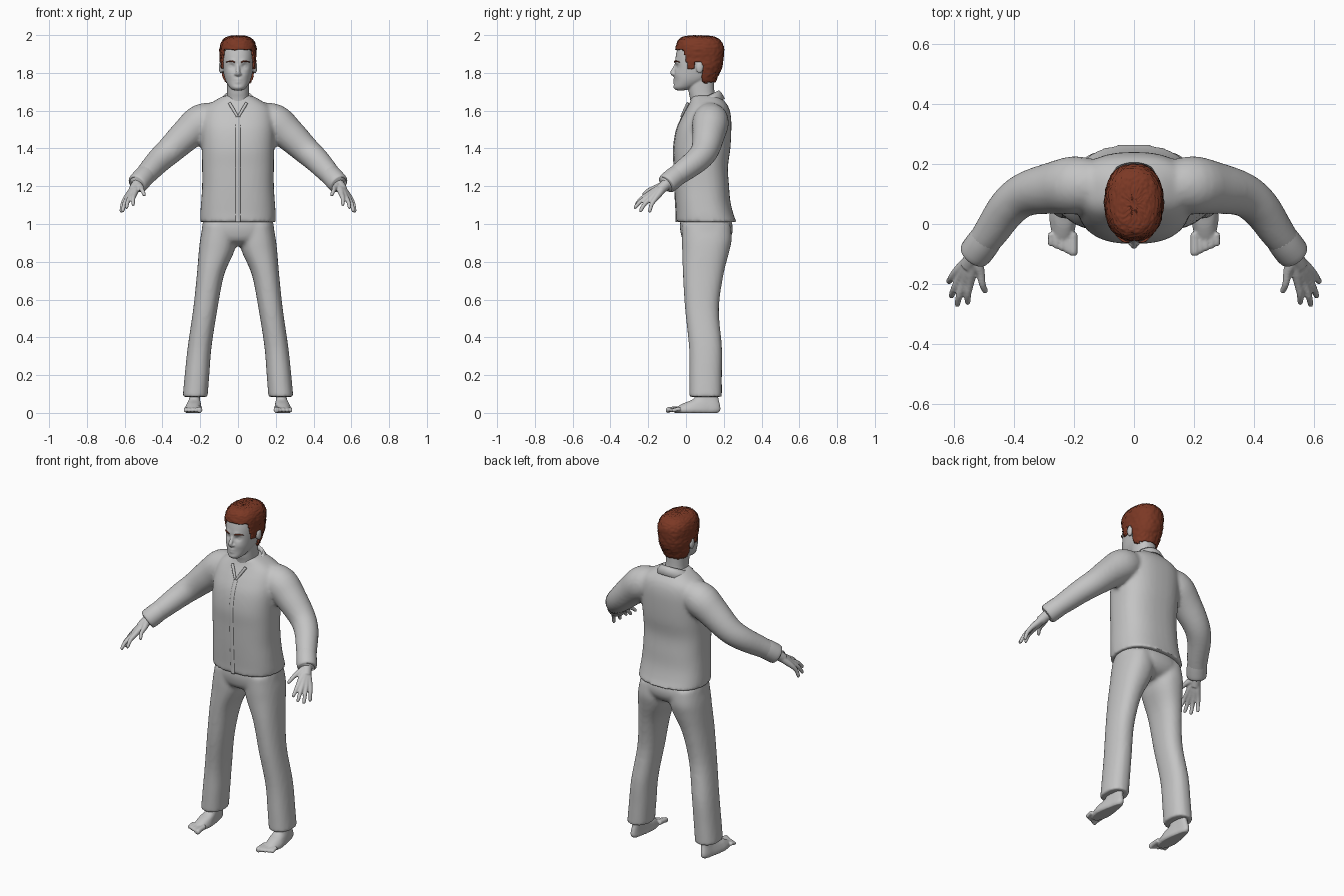
import bpy, bmesh, math, random
from mathutils import Vector, Matrix

random.seed(4)
if "Cube" in bpy.data.objects:
    bpy.data.objects.remove(bpy.data.objects["Cube"], do_unlink=True)


def material(name, color):
    m = bpy.data.materials.new(name)
    m.use_nodes = True
    m.diffuse_color = color
    m.node_tree.nodes["Principled BSDF"].inputs["Base Color"].default_value = color
    return m


GREY = material("light grey", (0.55, 0.55, 0.55, 1))
RED_BROWN = material("red brown", (0.2, 0.04, 0.018, 1))


def spline(rows, steps):
    """Smooth interpolation through rows of any width."""
    out, last = [], len(rows) - 1
    for i in range(last):
        a, b, c, d = (Vector(rows[max(0, min(last, i + j))]) for j in (-1, 0, 1, 2))
        for s in range(steps):
            t = s / steps
            out.append((b * 2 + (c - a) * t + (a * 2 - b * 5 + c * 4 - d) * t ** 2
                        + (b * 3 - a - c * 3 + d) * t ** 3) * 0.5)
    return out + [Vector(rows[last])]


def skin(bm, rings):
    """Bridge rings of points and cap both ends."""
    vs = [[bm.verts.new(p) for p in ring] for ring in rings]
    n = len(vs[0])
    for lo, hi in zip(vs, vs[1:]):
        for i in range(n):
            bm.faces.new((lo[i], lo[(i + 1) % n], hi[(i + 1) % n], hi[i]))
    bm.faces.new(vs[0][::-1])
    bm.faces.new(vs[-1])


def loft(bm, rows, side=1, n=40, power=2.3, steps=4):
    """Level rings: height, centre x, half width, front y, back y."""
    def bulge(v):
        return math.copysign(abs(v) ** (2 / power), v)
    rings = []
    for z, cx, rx, front, back in spline(rows, steps):
        angles = [math.tau * i / n for i in range(n)]
        rings.append([(side * (cx + rx * bulge(math.cos(a))),
                       (front + back) / 2 + (back - front) / 2 * bulge(math.sin(a)), z)
                      for a in angles])
    skin(bm, rings)


def tube(bm, path, side=1, n=16, steps=4):
    """Round tube along points of x, y, z, radius."""
    pts = spline(path, steps)
    rings = []
    for i, p in enumerate(pts):
        along = (pts[min(i + 1, len(pts) - 1)] - pts[max(i - 1, 0)]).to_3d()
        q = along.to_track_quat('Z', 'Y')
        ring = []
        for k in range(n):
            a = math.tau * k / n
            v = p.to_3d() + q @ Vector((math.cos(a), math.sin(a), 0)) * p[3]
            ring.append((side * v.x, v.y, v.z))
        rings.append(ring)
    skin(bm, rings)


def ball(bm, place, size):
    m = Matrix.Translation(place) @ Matrix.Diagonal((*size, 1))
    bmesh.ops.create_uvsphere(bm, u_segments=20, v_segments=12, radius=1, matrix=m)


def finish(name, bm, mat=GREY, voxel=0, smooth=0, mirror=False, thick=0):
    bmesh.ops.recalc_face_normals(bm, faces=bm.faces)
    me = bpy.data.meshes.new(name)
    bm.to_mesh(me)
    bm.free()
    me.materials.append(mat)
    for p in me.polygons:
        p.use_smooth = True
    ob = bpy.data.objects.new(name, me)
    bpy.context.collection.objects.link(ob)
    if voxel:
        r = ob.modifiers.new("blend", 'REMESH')
        r.mode, r.voxel_size, r.use_smooth_shade = 'VOXEL', voxel, True
    if smooth:
        s = ob.modifiers.new("soften", 'SMOOTH')
        s.factor, s.iterations = 0.5, smooth
    if thick:
        t = ob.modifiers.new("thickness", 'SOLIDIFY')
        t.thickness, t.offset = thick, -1
    if mirror:
        ob.modifiers.new("mirror", 'MIRROR').use_mirror_merge = False
    return ob


# Shirt: body and sleeves blended together
body = [(1.01, 0, .2, -.052, .268), (1.05, 0, .2, -.052, .252), (1.12, 0, .195, -.056, .235),
        (1.2, 0, .19, -.06, .228), (1.3, 0, .19, -.063, .222), (1.4, 0, .192, -.066, .235),
        (1.5, 0, .195, -.05, .24), (1.57, 0, .19, -.02, .238), (1.62, 0, .17, .008, .225),
        (1.655, 0, .12, .025, .2), (1.68, 0, .075, .03, .175)]
sleeve = [(.1, .13, 1.57, .075), (.19, .13, 1.54, .097), (.27, .12, 1.475, .087),
          (.36, .1, 1.39, .074), (.42, .055, 1.335, .067), (.48, -.03, 1.27, .058),
          (.525, -.09, 1.222, .05)]
bm = bmesh.new()
loft(bm, body, power=2.5)
for s in (1, -1):
    tube(bm, sleeve, s, n=24)
finish("shirt", bm, voxel=.011, smooth=5)

# Button strip follows the shirt front
bm = bmesh.new()
loft(bm, [(z, 0, .013, f - .003, f + .008) for z, cx, rx, f, b in body[:8]], n=12)
finish("button_strip", bm)

# Cuffs
bm = bmesh.new()
tube(bm, [(.487, -.04, 1.263, .054), (.51, -.072, 1.238, .056), (.533, -.102, 1.212, .053),
          (.534, -.103, 1.211, .034)], n=24)
finish("cuff", bm, mirror=True)

# Folded collar, open at the front, with lapel edges below
bm = bmesh.new()
strip = []
for i in range(41):
    a = math.radians(-158 + 316 * i / 40)
    drop = (1 - math.cos(a)) / 2
    top = 1.672 + .036 * math.cos(a)
    strip.append([bm.verts.new((rx * math.sin(a), .098 + ry * math.cos(a), top - dz))
                  for rx, ry, dz in ((.07, .07, .03), (.076, .078, 0), (.09, .09, .012),
                                     (.112 + .02 * drop, .108, .045 + .012 * drop))])
for l, r in zip(strip, strip[1:]):
    for k in range(3):
        bm.faces.new((l[k], r[k], r[k + 1], l[k + 1]))
finish("collar", bm, thick=.007)
bm = bmesh.new()
tube(bm, [(.045, .01, 1.64, .008), (.024, -.006, 1.605, .008), (.002, -.024, 1.568, .006)], n=10)
finish("lapel_edge", bm, mirror=True)

# Trousers: hips and legs blended together
bm = bmesh.new()
loft(bm, [(1.07, 0, .17, -.02, .215), (1.0, 0, .188, -.032, .245), (.95, 0, .19, -.028, .245),
          (.91, 0, .16, -.01, .22), (.885, 0, .07, .04, .17)])
leg = [(1.0, .1, .085, -.02, .235), (.92, .105, .095, -.022, .242), (.85, .115, .093, -.02, .228),
       (.73, .146, .072, -.016, .198), (.55, .173, .064, -.005, .174), (.35, .203, .063, .016, .19),
       (.2, .217, .065, .018, .19), (.085, .227, .066, .018, .19)]
for s in (1, -1):
    loft(bm, leg, s)
finish("trousers", bm, voxel=.011, smooth=4)

# Feet with five toes
bm = bmesh.new()
loft(bm, [(0, .237, .04, -.06, .17), (.012, .237, .047, -.068, .181), (.028, .237, .046, -.055, .182),
          (.05, .234, .042, -.015, .178), (.075, .23, .037, .04, .172), (.12, .227, .035, .06, .165)])
for v in bm.verts:
    if v.co.y > .02:
        v.co.x = .23 + (v.co.x - .23) * (1 - min(.3, (v.co.y - .02) * 3))
for i in range(5):
    r = .0145 if i == 0 else .0105
    x, tip = .203 + .0185 * i, -.106 + .008 * i
    tube(bm, [(x, -.03, .022, r), (x, tip + .022, .018, r), (x, tip + .006, .013, r),
              (x, tip, .012, r * .5)], n=12)
finish("foot", bm, voxel=.005, smooth=2, mirror=True)

# Hands: each finger runs from the wrist through its knuckle to the tip
bm = bmesh.new()
wrist = Vector((.533, -.105, 1.21))
tube(bm, [(.5, -.06, 1.25, .03), (*wrist, .029), (.555, -.14, 1.178, .027)])
fingers = [((.512, -.165, 1.19), (.495, -.23, 1.152)), ((.548, -.197, 1.158), (.556, -.268, 1.1)),
           ((.568, -.196, 1.146), (.592, -.275, 1.084)), ((.584, -.184, 1.137), (.612, -.245, 1.066)),
           ((.597, -.164, 1.132), (.62, -.195, 1.062))]
for knuckle, tip in fingers:
    k, t = Vector(knuckle), Vector(tip)
    mid = k.lerp(t, .5) + Vector((.003, -.003, .006))
    tube(bm, [(*wrist.lerp(k, .15), .02), (*wrist.lerp(k, .6), .019), (*k, .0145),
              (*mid, .0115), (*k.lerp(t, .92), .0095), (*t, .005)], n=12)
finish("hand", bm, voxel=.005, smooth=2, mirror=True)

# Head: shaped skull with face hollows and swells, nose, ears and neck
bm = bmesh.new()
loft(bm, [(1.708, 0, .026, -.05, .0), (1.725, 0, .046, -.061, .05), (1.76, 0, .066, -.061, .12),
          (1.8, 0, .077, -.06, .165), (1.85, 0, .084, -.058, .185), (1.9, 0, .086, -.052, .19),
          (1.94, 0, .08, -.04, .18), (1.97, 0, .058, -.01, .15), (1.983, 0, .03, .03, .11)],
     n=72, steps=8)
swells = [(.033, 1.834, .014, .011), (.042, 1.79, .02, -.004), (.0, 1.766, .009, -.006),
          (.0, 1.75, .008, -.006), (.0, 1.72, .016, -.006), (.028, 1.86, .013, -.005)]
for v in bm.verts:
    if v.co.y < .03:
        x, z = abs(v.co.x), v.co.z
        v.co.y += sum(d * math.exp(-((x - cx) ** 2 / (4 if cx == 0 else 1.5) + (z - cz) ** 2) / r ** 2)
                      for cx, cz, r, d in swells)
tube(bm, [(0, -.05, 1.85, .007), (0, -.062, 1.822, .01), (0, -.072, 1.802, .012),
          (0, -.064, 1.79, .01), (0, -.05, 1.786, .006)], n=14)
for s in (1, -1):
    ball(bm, (s * .011, -.062, 1.794), (.009, .011, .008))
    ball(bm, (s * .09, .072, 1.83), (.012, .02, .033))
    ball(bm, (s * .033, -.031, 1.834), (.015, .0145, .012))
loft(bm, [(1.58, 0, .068, .03, .17), (1.66, 0, .06, .022, .158), (1.7, 0, .058, .014, .15),
          (1.78, 0, .06, .005, .15)])
finish("head", bm, voxel=.0045, smooth=2)

# Eyebrows and lashes
bm = bmesh.new()
tube(bm, [(.016, -.06, 1.856, .003), (.037, -.056, 1.863, .004), (.062, -.034, 1.857, .002)], n=8)
finish("eyebrow", bm, RED_BROWN, mirror=True)
bm = bmesh.new()
tube(bm, [(.02, -.04, 1.839, .001), (.033, -.044, 1.844, .002), (.046, -.036, 1.839, .001)], n=8)
finish("eyelash", bm, RED_BROWN, mirror=True)


# Short hair: rough cap trimmed along a hairline around face and ears
def hairline(y):
    if y < -.015:
        return 1.922
    if y < .012:
        return 1.922 - (y + .015) * 3.6
    if y < .045:
        return 1.825
    return 1.86 if y < .088 else 1.748


bm = bmesh.new()
loft(bm, [(1.735, 0, .064, .0, .148), (1.78, 0, .082, -.04, .168), (1.83, 0, .092, -.052, .19),
          (1.88, 0, .096, -.058, .198), (1.93, 0, .097, -.056, .2), (1.965, 0, .087, -.045, .187),
          (1.985, 0, .068, -.027, .163), (1.994, 0, .04, .0, .13), (1.997, 0, .01, .05, .08)],
     n=80, steps=7)
bm.normal_update()
for v in bm.verts:
    v.co += v.normal * random.uniform(-.003, .003)
cut = [f for f in bm.faces if f.calc_center_median().z < hairline(f.calc_center_median().y)]
bmesh.ops.delete(bm, geom=cut, context='FACES')
finish("hair", bm, RED_BROWN, thick=.012)
